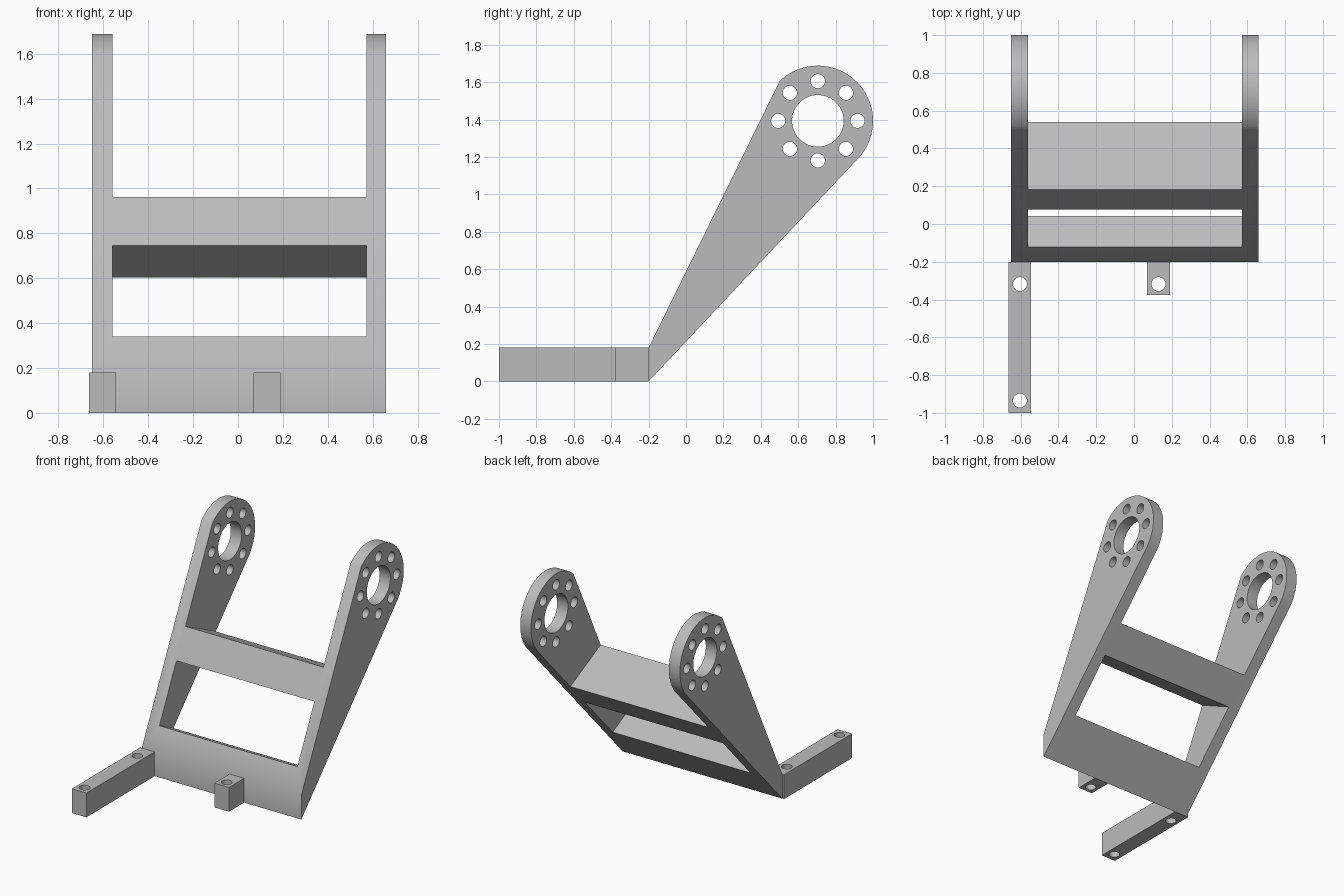
import bpy, bmesh, math
from mathutils import Vector, Matrix

if "Cube" in bpy.data.objects:
    bpy.data.objects.remove(bpy.data.objects["Cube"], do_unlink=True)

grey = bpy.data.materials.new("plain grey")
grey.use_nodes = True
COLOUR = (0.5, 0.5, 0.5, 1)
grey.diffuse_color = COLOUR
grey.node_tree.nodes["Principled BSDF"].inputs["Base Color"].default_value = COLOUR


def finish(name, bm):
    bmesh.ops.recalc_face_normals(bm, faces=bm.faces)
    mesh = bpy.data.meshes.new(name)
    bm.to_mesh(mesh)
    bm.free()
    obj = bpy.data.objects.new(name, mesh)
    mesh.materials.append(grey)
    bpy.context.collection.objects.link(obj)
    return obj


def prism(name, profile, x0, x1):
    """Extrude a (y, z) outline from x0 to x1."""
    bm = bmesh.new()
    face = bm.faces.new([bm.verts.new((x0, y, z)) for y, z in profile])
    new = bmesh.ops.extrude_face_region(bm, geom=[face])["geom"]
    bmesh.ops.translate(bm, vec=(x1 - x0, 0, 0),
                        verts=[v for v in new if isinstance(v, bmesh.types.BMVert)])
    return finish(name, bm)


def drill(centre, radius, depth, axis, sides=32):
    """Cylinder cutter along X or Z."""
    bm = bmesh.new()
    turn = Matrix.Rotation(math.pi / 2, 4, "Y") if axis == "X" else Matrix()
    bmesh.ops.create_cone(bm, cap_ends=True, segments=sides, radius1=radius, radius2=radius,
                          depth=depth, matrix=Matrix.Translation(centre) @ turn)
    return finish("cutter", bm)


def cut(obj, cutters):
    """Subtract the cutters, remove them and shade by angle."""
    bpy.ops.object.select_all(action="DESELECT")
    bpy.context.view_layer.objects.active = obj
    obj.select_set(True)
    for cutter in cutters:
        cutter.hide_render = True
        mod = obj.modifiers.new("cut", "BOOLEAN")
        mod.operation, mod.solver, mod.object = "DIFFERENCE", "EXACT", cutter
        bpy.ops.object.modifier_apply(modifier=mod.name)
        bpy.data.objects.remove(cutter, do_unlink=True)
    bpy.ops.object.shade_smooth_by_angle(angle=math.radians(30))


# Frame outline: wedge-shaped arms with a rounded mounting end
HUB_Y, HUB_Z, HUB_R = 0.705, 1.393, 0.295
outline = [(-0.2, 0), (-0.2, 0.18)]
for i in range(49):
    a = math.radians(134 - i * 174 / 48)
    outline.append((HUB_Y + HUB_R * math.cos(a), HUB_Z + HUB_R * math.sin(a)))
frame = prism("tilted_frame", outline, -0.65, 0.66)

# Openings run square to the sloping front edge
foot = Vector((-0.2, 0.18))
up = (Vector(outline[2]) - foot).normalized()
back = Vector((up.y, -up.x))


def opening(low, high):
    corners = [(low, -0.2), (high, -0.2), (high, 1), (low, 1)]
    return prism("cutter", [foot + up * s + back * t for s, t in corners], -0.56, 0.572)


cutters = [opening(0.178, 0.63), opening(0.87, 2.4)]

# Centre bore and ring of bolt holes through both arms
cutters.append(drill((0, HUB_Y, HUB_Z), 0.138, 2, "X", 48))
for i in range(8):
    a = i * math.pi / 4
    cutters.append(drill((0, HUB_Y + 0.212 * math.cos(a), HUB_Z + 0.212 * math.sin(a)),
                         0.038, 2, "X"))
cut(frame, cutters)

# Mounting bars at the foot, with vertical screw holes
for name, x, front, holes in (("long_foot_bar", -0.604, -1, (-0.935, -0.318)),
                              ("short_foot_tab", 0.13, -0.377, (-0.318,))):
    bar = prism(name, [(front, 0), (-0.2, 0), (-0.2, 0.18), (front, 0.18)], x - 0.06, x + 0.06)
    cut(bar, [drill((x, y, 0.09), 0.037, 1, "Z") for y in holes])
